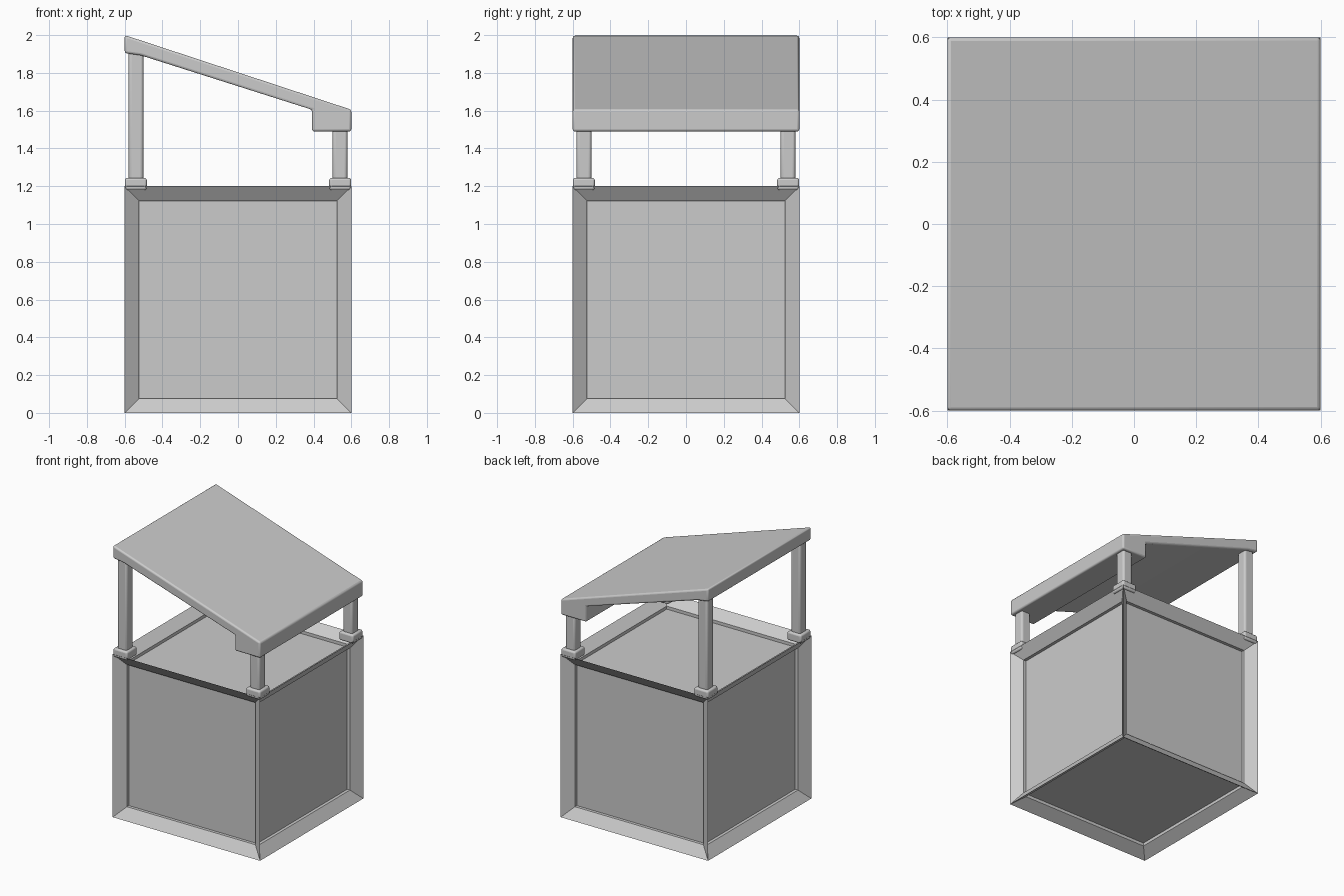
import bpy, bmesh

if "Cube" in bpy.data.objects:
    bpy.data.objects.remove(bpy.data.objects["Cube"])


def finish(name, bm, bevel=0.0, segments=3):
    bmesh.ops.recalc_face_normals(bm, faces=bm.faces)
    mesh = bpy.data.meshes.new(name)
    bm.to_mesh(mesh)
    bm.free()
    obj = bpy.data.objects.new(name, mesh)
    bpy.context.collection.objects.link(obj)
    if bevel:
        mod = obj.modifiers.new("rounded_edges", 'BEVEL')
        mod.width = bevel
        mod.segments = segments
        mod.limit_method = 'ANGLE'
        mod.angle_limit = 0.5
        bpy.ops.object.select_all(action='DESELECT')
        bpy.context.view_layer.objects.active = obj
        obj.select_set(True)
        bpy.ops.object.shade_smooth_by_angle(angle=0.7)
    return obj


def block(name, x, y, z0, z1, width, bevel):
    bm = bmesh.new()
    bmesh.ops.create_cube(bm, size=1)
    bmesh.ops.scale(bm, vec=(width, width, z1 - z0), verts=bm.verts)
    bmesh.ops.translate(bm, vec=(x, y, (z0 + z1) / 2), verts=bm.verts)
    return finish(name, bm, bevel)


# Crate: a cube with a recessed panel on every side
bm = bmesh.new()
bmesh.ops.create_cube(bm, size=1.2)
bmesh.ops.translate(bm, vec=(0, 0, 0.6), verts=bm.verts)
bm.normal_update()
for face in list(bm.faces):
    bmesh.ops.inset_individual(bm, faces=[face], thickness=0.077, depth=0)
    bmesh.ops.translate(bm, vec=face.normal * -0.077, verts=face.verts)
finish("crate", bm)

# Corner posts with rounded feet: tall on the left, short on the right
for side, sx, top in (("left", -1, 1.925), ("right", 1, 1.52)):
    for depth, sy in (("front", -1), ("back", 1)):
        block(f"{depth}_{side}_post", sx * 0.54, sy * 0.54, 1.2, top, 0.077, 0.014)
        block(f"{depth}_{side}_foot", sx * 0.541, sy * 0.541, 1.18, 1.244, 0.116, 0.012)

# Sloping roof with a thick lip on the low side, extruded along y
profile = [(-0.6, 2.0), (-0.6, 1.905), (-0.515, 1.893), (0.392, 1.605),
           (0.392, 1.49), (0.6, 1.49), (0.6, 1.605)]
bm = bmesh.new()
face = bm.faces.new([bm.verts.new((x, -0.6, z)) for x, z in profile])
ext = bmesh.ops.extrude_face_region(bm, geom=[face])
verts = [v for v in ext["geom"] if isinstance(v, bmesh.types.BMVert)]
bmesh.ops.translate(bm, vec=(0, 1.2, 0), verts=verts)
finish("roof", bm, 0.012)
